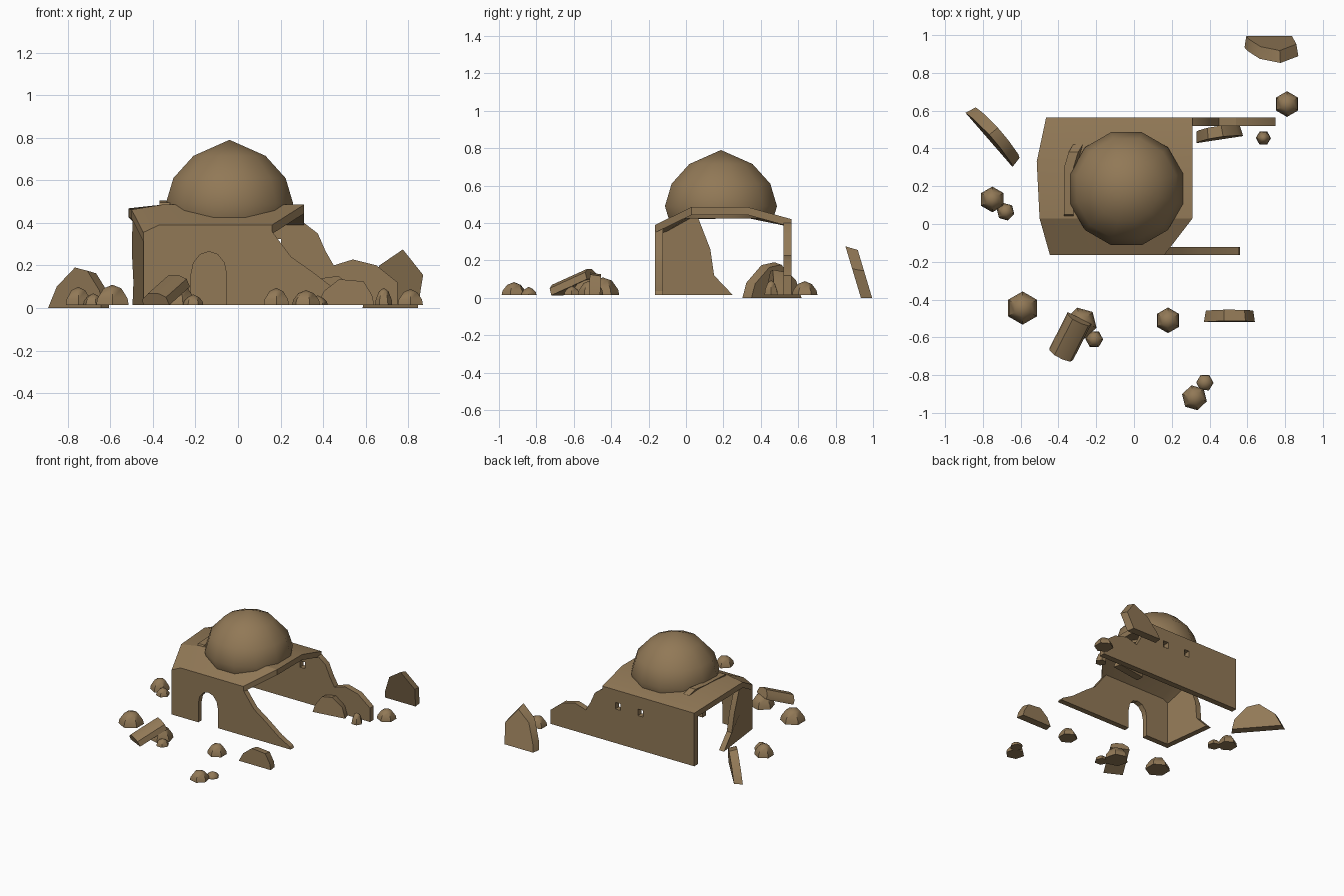
import bpy, bmesh, math
from mathutils import Matrix, Vector

if "Cube" in bpy.data.objects:
    bpy.data.objects.remove(bpy.data.objects["Cube"])

clay = bpy.data.materials.new("weathered_clay")
clay.diffuse_color = (0.285, 0.19, 0.094, 1)
clay.use_nodes = True
clay.node_tree.nodes["Principled BSDF"].inputs["Base Color"].default_value = clay.diffuse_color


def finish(name, bm, angle=30):
    bmesh.ops.recalc_face_normals(bm, faces=bm.faces)
    me = bpy.data.meshes.new(name)
    bm.to_mesh(me)
    bm.free()
    me.materials.append(clay)
    ob = bpy.data.objects.new(name, me)
    bpy.context.collection.objects.link(ob)
    bpy.ops.object.select_all(action='DESELECT')
    ob.select_set(True)
    bpy.context.view_layer.objects.active = ob
    bpy.ops.object.shade_smooth_by_angle(angle=math.radians(angle))
    return ob


def plate(name, pts, thick, place, angle=30, taper=1.0):
    """Extrude a 2D outline; place(u, v, w) maps it into the world."""
    bm = bmesh.new()
    cu = sum(p[0] for p in pts) / len(pts)
    rings = []
    for w, s in ((0, 1.0), (thick, taper)):
        rings.append([bm.verts.new(place(cu + (u - cu) * s, v * s, w)) for u, v in pts])
    a, b = rings
    bm.faces.new(a)
    bm.faces.new(b[::-1])
    n = len(pts)
    for i in range(n):
        j = (i + 1) % n
        bm.faces.new((a[i], b[i], b[j], a[j]))
    return finish(name, bm, angle)


def revolve(name, rings, apex, loc, sides, turn=0.0, angle=60):
    """Stack of rings (radius, z) closed by a pointed top and a flat base."""
    bm = bmesh.new()
    loops = []
    for r, z in rings:
        loops.append([bm.verts.new((loc[0] + r * math.cos(turn + 2 * math.pi * i / sides),
                                    loc[1] + r * math.sin(turn + 2 * math.pi * i / sides), z))
                      for i in range(sides)])
    top = bm.verts.new((loc[0], loc[1], apex))
    bm.faces.new(loops[0][::-1])
    for i in range(sides):
        j = (i + 1) % sides
        for a, b in zip(loops, loops[1:]):
            bm.faces.new((a[i], a[j], b[j], b[i]))
        bm.faces.new((loops[-1][i], loops[-1][j], top))
    return finish(name, bm, angle)


BASE = 0.015

# front wall with arched doorway and a collapsed right end
arch = [(-0.137 + 0.083 * math.cos(math.radians(a)), 0.16 + 0.105 * math.sin(math.radians(a)))
        for a in range(180, -1, -30)]
front = [(-0.445, BASE), (-0.22, BASE)] + arch + [(-0.054, BASE), (0.56, BASE), (0.55, 0.035),
         (0.46, 0.085), (0.35, 0.17), (0.25, 0.24), (0.16, 0.36), (0.14, 0.375),
         (-0.37, 0.375), (-0.445, 0.335)]
plate("front_wall", front, 0.042, lambda u, v, w: (u, -0.165 + w, v))

# back wall, broken on the right, with two small windows
back = [(-0.465, BASE), (0.75, BASE), (0.75, 0.12), (0.65, 0.2), (0.54, 0.228), (0.45, 0.2),
        (0.41, 0.27), (0.375, 0.35), (0.31, 0.4), (-0.465, 0.4)]
wall = plate("back_wall", back, 0.045, lambda u, v, w: (u, 0.52 + w, v))
for x in (0.18, -0.01):
    bpy.ops.mesh.primitive_cube_add(size=1, location=(x, 0.54, 0.30))
    cutter = bpy.context.object
    cutter.name = "window_cutter"
    cutter.scale = (0.042, 0.2, 0.05)
    cutter.hide_render = True
    bpy.context.view_layer.update()
    mod = wall.modifiers.new("window", 'BOOLEAN')
    mod.operation = 'DIFFERENCE'
    mod.solver = 'EXACT'
    mod.object = cutter
    bpy.context.view_layer.objects.active = wall
    wall.select_set(True)
    bpy.ops.object.modifier_apply(modifier=mod.name)
    bpy.data.objects.remove(cutter)

# left wall, leaning outward, its rear half missing
left = [(-0.16, BASE), (0.25, BASE), (0.15, 0.12), (0.13, 0.26), (0.06, 0.44), (0.0, 0.43),
        (-0.16, 0.34)]
plate("left_wall", left, 0.042,
      lambda u, v, w: (-0.445 - 0.12 * (u + 0.16) - 0.05 * v * (u + 0.16) / 0.2 + w, u, v))

# folded roof slab: rows of (y, left x, left z, right x, right z)
rows = [(-0.165, -0.37, -0.445, 0.355, 0.16, 0.39),
        (0.03, -0.36, -0.5, 0.462, 0.31, 0.485),
        (0.33, -0.36, -0.515, 0.468, 0.31, 0.485),
        (0.565, -0.36, -0.465, 0.42, 0.31, 0.42)]
bm = bmesh.new()
grid = []
for d in (0, 0.042):
    grid.append([[bm.verts.new((xl, y, zl - d)), bm.verts.new((xm, y, zr - d)),
                  bm.verts.new((xr, y, zr - d))] for y, xm, xl, zl, xr, zr in rows])
t, b = grid
for g in grid:
    for i in range(3):
        for j in range(2):
            bm.faces.new((g[i][j], g[i][j + 1], g[i + 1][j + 1], g[i + 1][j]))
for i in range(3):
    for j in (0, 2):
        bm.faces.new((t[i][j], t[i + 1][j], b[i + 1][j], b[i][j]))
for i in (0, 3):
    for j in range(2):
        bm.faces.new((t[i][j], t[i][j + 1], b[i][j + 1], b[i][j]))
finish("roof_slab", bm, 20)

# dome and the broken collar on its left
revolve("dome", [(0.29, 0.425), (0.31, 0.49), (0.273, 0.61), (0.175, 0.715)], 0.79,
        (-0.04, 0.187), 12, math.pi / 12)
collar = [(0.02, 0.45), (0.43, 0.45), (0.38, 0.5), (0.3, 0.505), (0.05, 0.495)]
plate("dome_collar", collar, 0.05, lambda u, v, w: (-0.37 + w + 0.6 * max(0, u - 0.34), u, v))

# loose boulders: x, y, radius, height
boulders = [(-0.59, -0.445, 0.088, 0.1), (-0.28, -0.525, 0.085, 0.1), (-0.21, -0.61, 0.047, 0.055),
            (0.18, -0.51, 0.068, 0.085), (0.32, -0.92, 0.068, 0.075), (0.375, -0.84, 0.046, 0.05),
            (-0.75, 0.13, 0.068, 0.09), (-0.68, 0.065, 0.048, 0.06), (0.685, 0.455, 0.04, 0.085),
            (0.81, 0.635, 0.068, 0.08)]
for i, (x, y, r, h) in enumerate(boulders):
    revolve("boulder_%d" % i, [(r, BASE), (r * 0.93, BASE + h * 0.3), (r * 0.55, h * 0.92)],
            h + BASE * 0.6, (x, y), 6, math.pi / 6 + 0.25 * (i % 3), 45)


# fallen wall shards: outline, thickness, position, turn, backward lean
def shard(name, pts, thick, x, y, turn, lean):
    m = Matrix.Translation((x, y, 0)) @ Matrix.Rotation(turn, 4, 'Z')
    plate(name, pts, thick, lambda u, v, w: m @ Vector((u, w - thick / 2 + lean * v, v)), 35, 0.93)


shard("front_shard", [(-0.135, BASE), (0.135, BASE), (0.125, 0.06), (0.085, 0.125), (-0.03, 0.135),
                      (-0.1, 0.08)], 0.06, 0.505, -0.49, 0, 0.05)
shard("inner_shard", [(-0.125, BASE), (0.125, BASE), (0.1, 0.09), (0.02, 0.15), (-0.06, 0.14),
                      (-0.11, 0.07)], 0.06, 0.45, 0.475, 0.15, 0.1)
shard("left_shard", [(-0.19, 0.0), (0.19, 0.0), (0.17, 0.08), (0.07, 0.175), (-0.02, 0.19),
                     (-0.14, 0.1)], 0.06, -0.745, 0.465, math.radians(-49), 0.1)
shard("back_shard", [(-0.14, 0.0), (0.12, 0.0), (0.145, 0.155), (0.05, 0.275), (-0.06, 0.2),
                     (-0.125, 0.06)], 0.06, 0.725, 0.965, 0, -0.3)

# tilted block resting on a boulder
block = [(-0.07, -0.02), (0.07, -0.02), (0.06, 0.02), (0.02, 0.04), (-0.03, 0.04), (-0.065, 0.01)]
mb = (Matrix.Translation((-0.34, -0.6, 0.075)) @ Matrix.Rotation(math.radians(-27), 4, 'Z')
      @ Matrix.Rotation(math.radians(22), 4, 'X'))
plate("tilted_block", block, 0.23, lambda u, v, w: mb @ Vector((u, w - 0.115, v)), 40)
